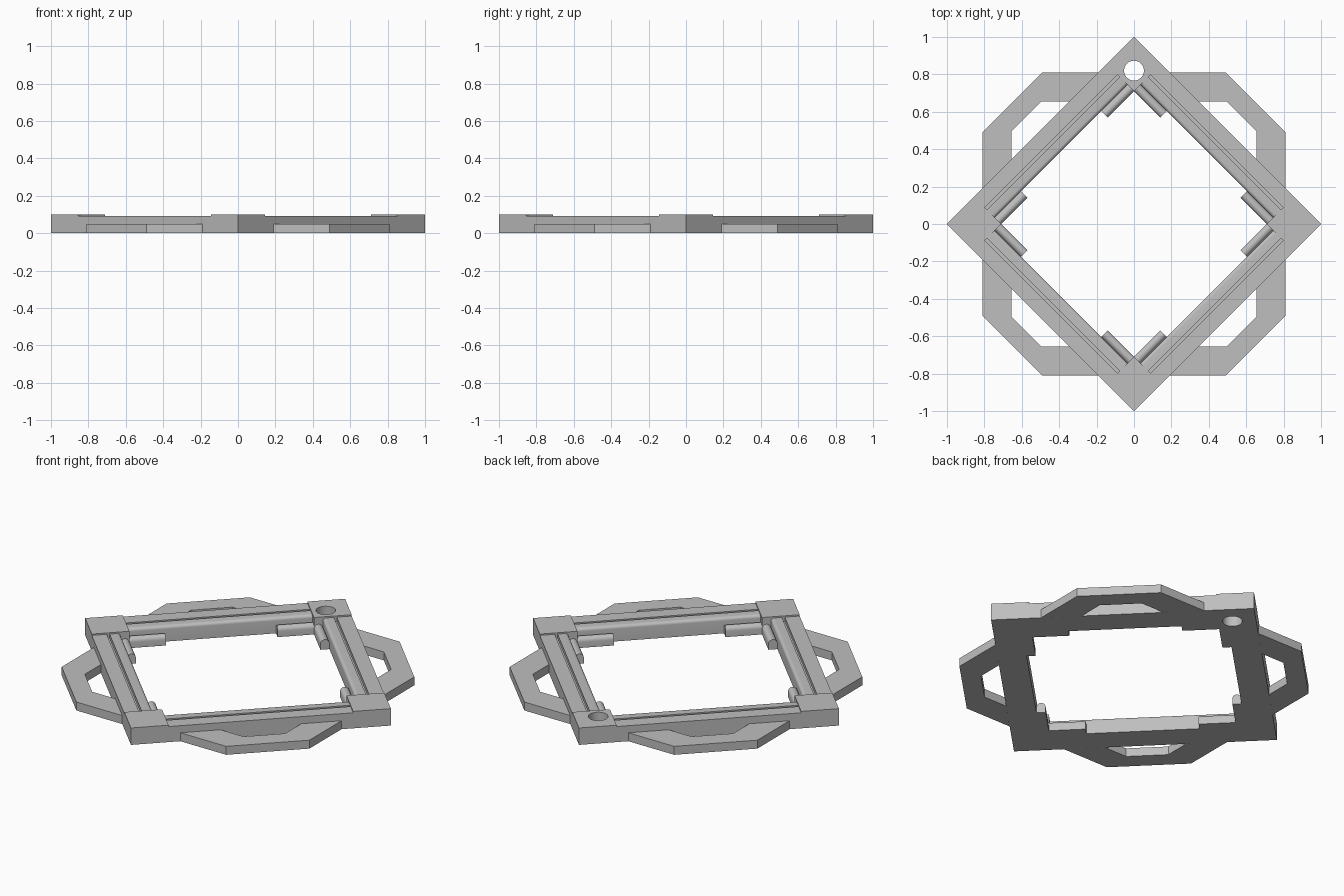
import bpy, bmesh
from math import sin, cos, pi, radians
from mathutils import Matrix, Vector

if "Cube" in bpy.data.objects:
    bpy.data.objects.remove(bpy.data.objects["Cube"])

grey = bpy.data.materials.new("light grey")
grey.use_nodes = True
colour = (0.52, 0.52, 0.52, 1)
grey.diffuse_color = colour
grey.node_tree.nodes["Principled BSDF"].inputs["Base Color"].default_value = colour


def prism(name, outline, push, angle):
    """Extrude a closed outline along push, then turn it about z."""
    bm = bmesh.new()
    base = bm.faces.new([bm.verts.new(p) for p in outline])
    top = bmesh.ops.extrude_face_region(bm, geom=[base])["geom"]
    moved = [v for v in top if isinstance(v, bmesh.types.BMVert)]
    bmesh.ops.translate(bm, verts=moved, vec=Vector(push))
    if base.is_valid and not any(len(e.link_faces) > 2 for e in base.edges):
        pass
    elif base.is_valid:
        bm.faces.remove(base)
        bm.faces.new([v for v in bm.verts if v not in moved][:len(outline)])
    bmesh.ops.recalc_face_normals(bm, faces=bm.faces)
    bm.transform(Matrix.Rotation(angle, 4, "Z"))
    mesh = bpy.data.meshes.new(name)
    bm.to_mesh(mesh)
    bm.free()
    obj = bpy.data.objects.new(name, mesh)
    bpy.context.collection.objects.link(obj)
    mesh.materials.append(grey)
    return obj


def smooth(obj):
    bpy.ops.object.select_all(action="DESELECT")
    obj.select_set(True)
    bpy.context.view_layer.objects.active = obj
    bpy.ops.object.shade_smooth_by_angle(angle=radians(35))


def arc(cx, cz, r, start, end, steps):
    return [(cx + r * cos(start + (end - start) * i / steps),
             cz + r * sin(start + (end - start) * i / steps)) for i in range(steps + 1)]


OUT = 0.707     # outer face of the frame
BLOCK = 0.502   # where the corner blocks begin
WALL = 0.551    # inner face of the rails

# Cross-sections: distance from the centre, height
rail = [(OUT, 0), (OUT, 0.092), (0.626, 0.092), (0.626, 0.068), (0.61, 0.068), (0.61, 0.092)]
rail += arc(WALL + 0.018, 0.074, 0.018, pi / 2, pi, 6) + [(WALL, 0)]
half = (WALL - BLOCK) / 2
tab = [(WALL, 0)] + arc(BLOCK + half, 0.034, half, 0, pi, 10) + [(BLOCK, 0)]

# Plan of one side handle, meeting the outer face of the rail
handle = [(0.19, 0.81), (0.49, 0.81), (0.495, 0.655), (0.345, 0.655)]
handle = handle[:2] + [(y, x) for x, y in handle[1::-1]] \
    + [(y, x) for x, y in handle[:1:-1]] + handle[2:]

for i, side in enumerate(("back_left", "back_right", "front_right", "front_left")):
    turn = i * pi / 2
    diagonal = turn + pi / 4
    smooth(prism(side + "_rail", [(d, -BLOCK, z) for d, z in rail], (0, 2 * BLOCK, 0), diagonal))
    for end, start in (("first", -BLOCK), ("second", 0.304)):
        smooth(prism(f"{side}_{end}_tab", [(d, start, z) for d, z in tab],
                     (0, BLOCK - 0.304, 0), diagonal))
    prism(side + "_handle", [(x, y, 0) for x, y in handle], (0, 0, 0.05), turn)

# Corner blocks, the back one drilled through
for i, corner in enumerate(("back", "right", "front", "left")):
    square = [(BLOCK, BLOCK, 0), (OUT, BLOCK, 0), (OUT, OUT, 0), (BLOCK, OUT, 0)]
    block = prism(corner + "_corner_block", square, (0, 0, 0.1), pi / 4 - i * pi / 2)
    if corner == "back":
        bpy.ops.mesh.primitive_cylinder_add(vertices=48, radius=0.053, depth=0.4, location=(0, 0.82, 0.05))
        drill = bpy.context.object
        drill.name = "hole_cutter"
        drill.hide_render = True
        drill.data.materials.append(grey)
        cut = block.modifiers.new("hole", "BOOLEAN")
        cut.operation = "DIFFERENCE"
        cut.solver = "EXACT"
        cut.object = drill
        bpy.ops.object.select_all(action="DESELECT")
        bpy.context.view_layer.objects.active = block
        block.select_set(True)
        bpy.ops.object.modifier_apply(modifier=cut.name)
        bpy.data.objects.remove(drill)
        smooth(block)
